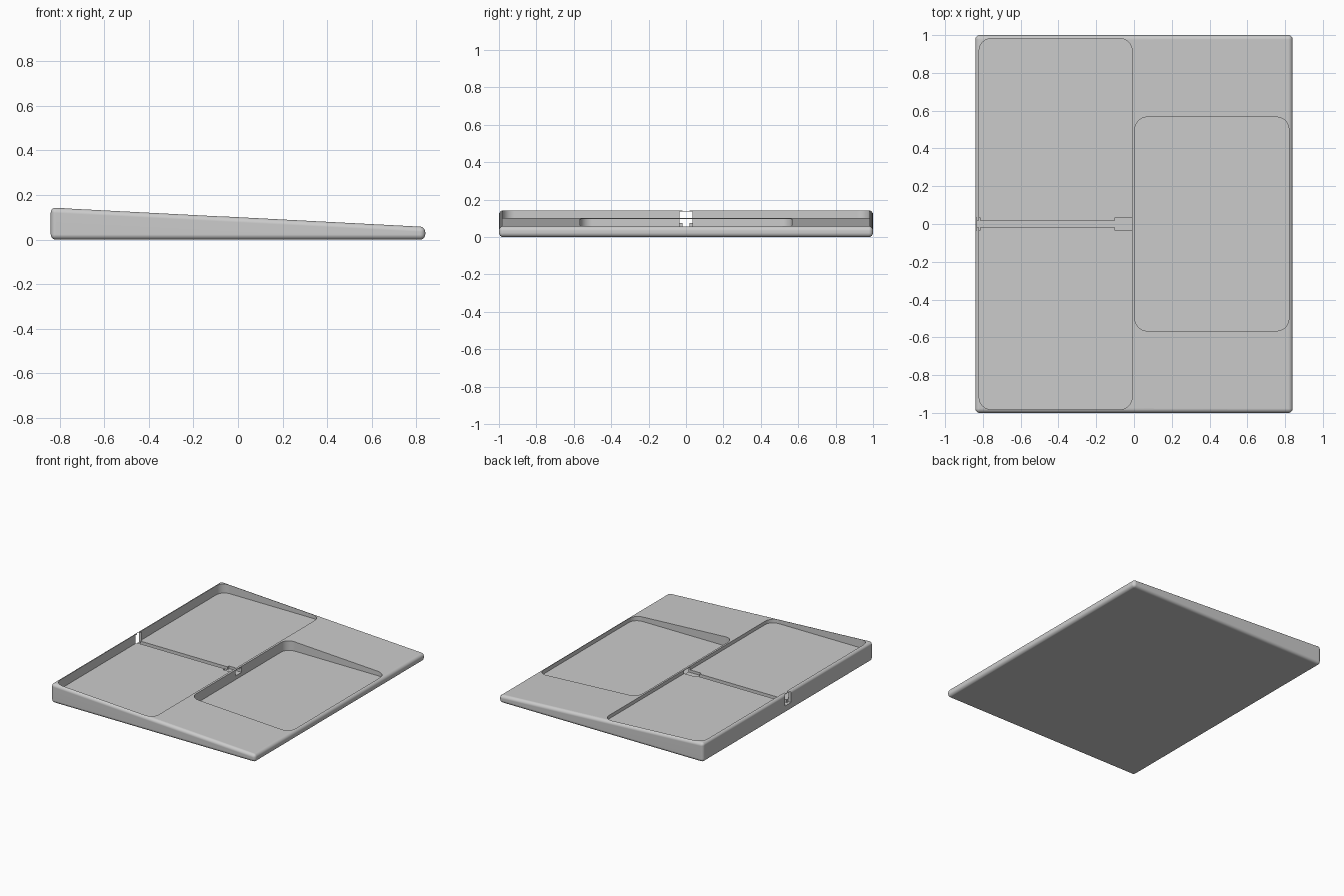
import bpy
import bmesh
from math import radians, sin, cos, pi

cube = bpy.data.objects.get("Cube")
if cube:
    bpy.data.objects.remove(cube, do_unlink=True)

grey = bpy.data.materials.new("light_grey")
grey.use_nodes = True
colour = (0.6, 0.6, 0.6, 1)
grey.diffuse_color = colour
grey.node_tree.nodes["Principled BSDF"].inputs["Base Color"].default_value = colour


def prism(name, outline, offset):
    """Extrude a closed outline of 3D points along an offset."""
    bm = bmesh.new()
    face = bm.faces.new([bm.verts.new(p) for p in outline])
    ext = bmesh.ops.extrude_face_region(bm, geom=[face])
    verts = [v for v in ext["geom"] if isinstance(v, bmesh.types.BMVert)]
    bmesh.ops.translate(bm, verts=verts, vec=offset)
    bmesh.ops.recalc_face_normals(bm, faces=bm.faces)
    mesh = bpy.data.meshes.new(name)
    bm.to_mesh(mesh)
    bm.free()
    mesh.materials.append(grey)
    obj = bpy.data.objects.new(name, mesh)
    bpy.context.collection.objects.link(obj)
    return obj


def pocket(name, x0, x1, half_y, z0, z1, radius=0, steps=8):
    """Level-floored cutter, with rounded corners in plan if a radius is given."""
    if radius:
        pts = []
        for i, (sx, sy) in enumerate([(1, 1), (-1, 1), (-1, -1), (1, -1)]):
            cx = x1 - radius if sx > 0 else x0 + radius
            cy = sy * (half_y - radius)
            for k in range(steps + 1):
                a = (i + k / steps) * pi / 2
                pts.append((cx + radius * cos(a), cy + radius * sin(a), z0))
    else:
        pts = [(x1, half_y, z0), (x0, half_y, z0), (x0, -half_y, z0), (x1, -half_y, z0)]
    return prism(name, pts, (0, 0, z1 - z0))


def apply(obj, mod):
    bpy.context.view_layer.objects.active = obj
    bpy.ops.object.modifier_apply(modifier=mod.name)


# Wedge body: tall at -x, thin at +x, all edges rounded
W, D = 0.84, 1.0
profile = [(-W, -D, 0), (W, -D, 0), (W, -D, 0.057), (-W, -D, 0.144)]
body = prism("wedge_tray", profile, (0, 2 * D, 0))
bevel = body.modifiers.new("rounded_edges", "BEVEL")
bevel.width = 0.023
bevel.segments = 6
bevel.limit_method = "NONE"
apply(body, bevel)

# Pockets, cable channel and openings
cutters = [
    pocket("long_pocket", -0.82, -0.01, 0.982, 0.075, 0.3, 0.065),
    pocket("short_pocket", 0.005, 0.82, 0.566, 0.028, 0.3, 0.065),
    pocket("cable_channel", -0.83, -0.09, 0.018, 0.054, 0.2),
    pocket("divider_opening", -0.1, 0.05, 0.035, 0.056, 0.096),
    pocket("rim_opening", -0.9, -0.815, 0.035, 0.055, 0.136),
]
for cutter in cutters:
    cutter.hide_render = True
    cut = body.modifiers.new(cutter.name, "BOOLEAN")
    cut.operation = "DIFFERENCE"
    cut.solver = "EXACT"
    cut.object = cutter
    apply(body, cut)
    bpy.data.objects.remove(cutter, do_unlink=True)

# Smooth rounding with crisp pocket edges
bpy.ops.object.select_all(action="DESELECT")
body.select_set(True)
bpy.context.view_layer.objects.active = body
bpy.ops.object.shade_smooth_by_angle(angle=radians(30))
normals = body.modifiers.new("flat_panels", "WEIGHTED_NORMAL")
normals.keep_sharp = True
